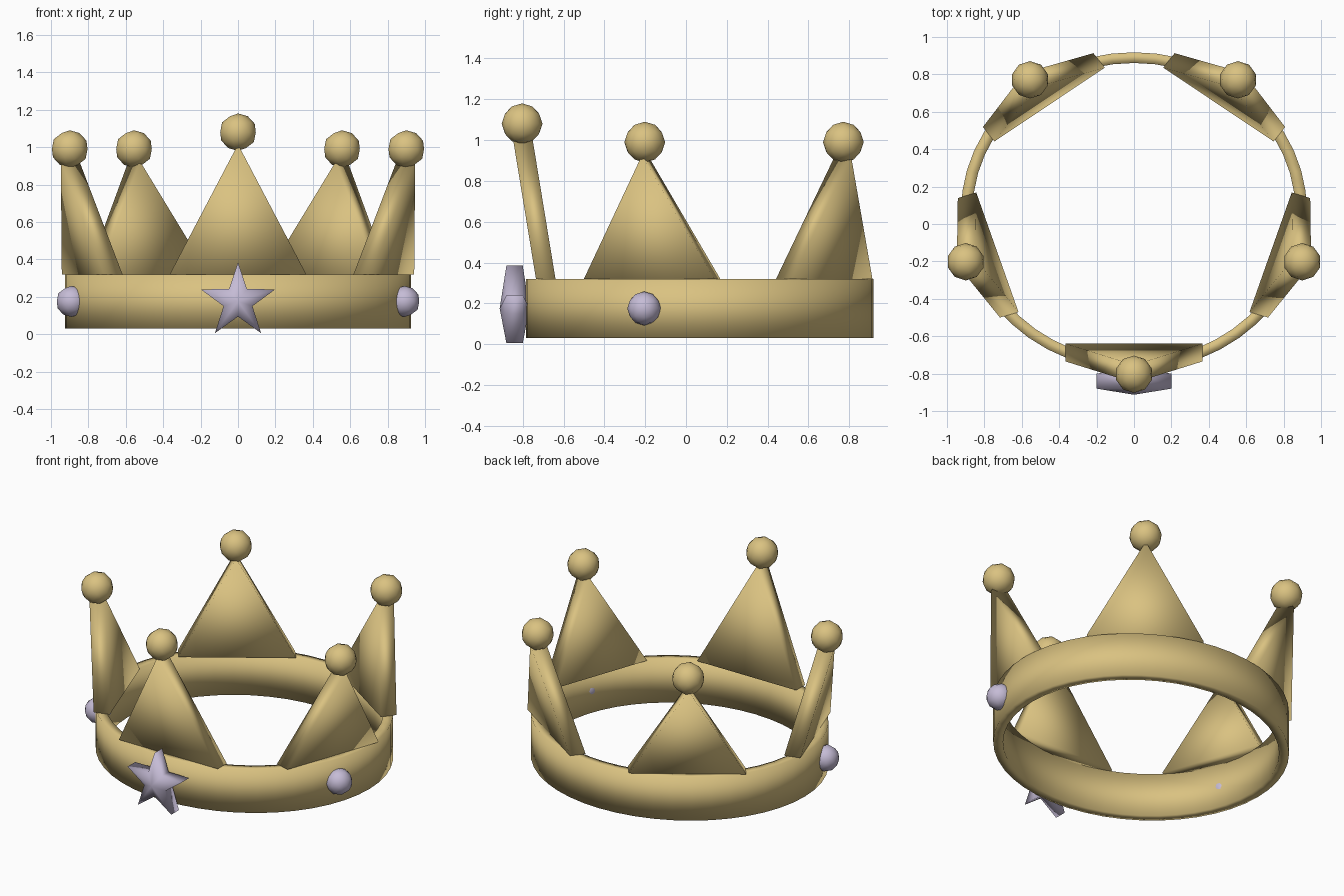
import bpy, bmesh
from math import cos, sin, pi, radians
from mathutils import Vector

cube = bpy.data.objects.get("Cube")
if cube:
    bpy.data.objects.remove(cube, do_unlink=True)

CENTRE_Y, DEPTH = 0.067, 0.92      # the crown is slightly oval
BAND_LOW, BAND_TOP = 0.03, 0.32


def material(name, rgb):
    m = bpy.data.materials.new(name)
    m.use_nodes = True
    m.diffuse_color = (*rgb, 1)
    m.node_tree.nodes["Principled BSDF"].inputs["Base Color"].default_value = (*rgb, 1)
    return m


gold = material("gold", (0.70, 0.54, 0.22))
lilac = material("lilac", (0.56, 0.50, 0.67))


def finish(name, bm, mat):
    bmesh.ops.recalc_face_normals(bm, faces=bm.faces[:])
    for f in bm.faces:
        f.smooth = True
    mesh = bpy.data.meshes.new(name)
    bm.to_mesh(mesh)
    bm.free()
    mesh.materials.append(mat)
    obj = bpy.data.objects.new(name, mesh)
    bpy.context.collection.objects.link(obj)
    return obj


def polar(angle, radius, z, along=0.0):
    """Point on the oval: outward by radius, sideways by along."""
    x = radius * cos(angle) - along * sin(angle)
    y = radius * sin(angle) + along * cos(angle)
    return Vector((x, CENTRE_Y + DEPTH * y, z))


def ball(name, centre, radius, mat):
    bm = bmesh.new()
    bmesh.ops.create_icosphere(bm, subdivisions=2, radius=radius)
    bmesh.ops.translate(bm, verts=bm.verts[:], vec=centre)
    return finish(name, bm, mat)


# Band: rectangular section swept round the oval
def band(segments=48):
    section = [(0.925, BAND_LOW), (0.925, BAND_TOP), (0.863, BAND_TOP), (0.863, BAND_LOW)]
    bm = bmesh.new()
    loops = [[bm.verts.new(polar(2 * pi * i / segments, r, z)) for r, z in section]
             for i in range(segments)]
    for i, a in enumerate(loops):
        b = loops[(i + 1) % segments]
        for k in range(4):
            n = (k + 1) % 4
            bm.faces.new((a[k], b[k], b[n], a[n]))
    finish("band", bm, gold)


# Spike: triangular slab that leans outward
def spike(name, angle, tip_z):
    bm = bmesh.new()
    sides = []
    for off in (-0.052, 0.052):
        sides.append([bm.verts.new(p) for p in (
            polar(angle, 0.82 + off, BAND_TOP, -0.365),
            polar(angle, 0.82 + off, BAND_TOP, 0.365),
            polar(angle, 0.944 + off, tip_z))])
    inner, outer = sides
    bm.faces.new(inner)
    bm.faces.new(outer)
    for k in range(3):
        n = (k + 1) % 3
        bm.faces.new((inner[k], inner[n], outer[n], outer[k]))
    finish(name, bm, gold)


# Star: raised to a point in the middle of both sides
def star():
    bm = bmesh.new()
    mid_y, mid_z = -0.84, 0.175
    rims = []
    for y in (mid_y - 0.04, mid_y + 0.04):
        rim = []
        for i in range(10):
            r = 0.21 if i % 2 == 0 else 0.081
            a = pi / 2 + i * pi / 5
            rim.append(bm.verts.new((r * cos(a), y, mid_z + r * sin(a))))
        rims.append(rim)
    peaks = [bm.verts.new((0, mid_y + d, mid_z)) for d in (-0.073, 0.073)]
    front, back = rims
    for i in range(10):
        n = (i + 1) % 10
        bm.faces.new((front[i], front[n], back[n], back[i]))
        for rim, peak in zip(rims, peaks):
            bm.faces.new((rim[i], rim[n], peak))
    finish("front_star", bm, lilac)


band()
star()

# Five spikes with balls, the front one taller
names = ["front", "left", "back_left", "back_right", "right"]
for i, label in enumerate(names):
    angle = radians(-90 + 72 * i)
    extra = 0.09 if i == 0 else 0.0
    spike(label + "_spike", angle, 0.925 + extra)
    ball(label + "_ball", polar(angle, 0.946, 0.99 + extra), 0.1, gold)

# Round gems on both sides
for label, s in (("left", 1), ("right", -1)):
    ball(label + "_gem", Vector((s * 0.89, -0.205, 0.175)), 0.083, lilac)
